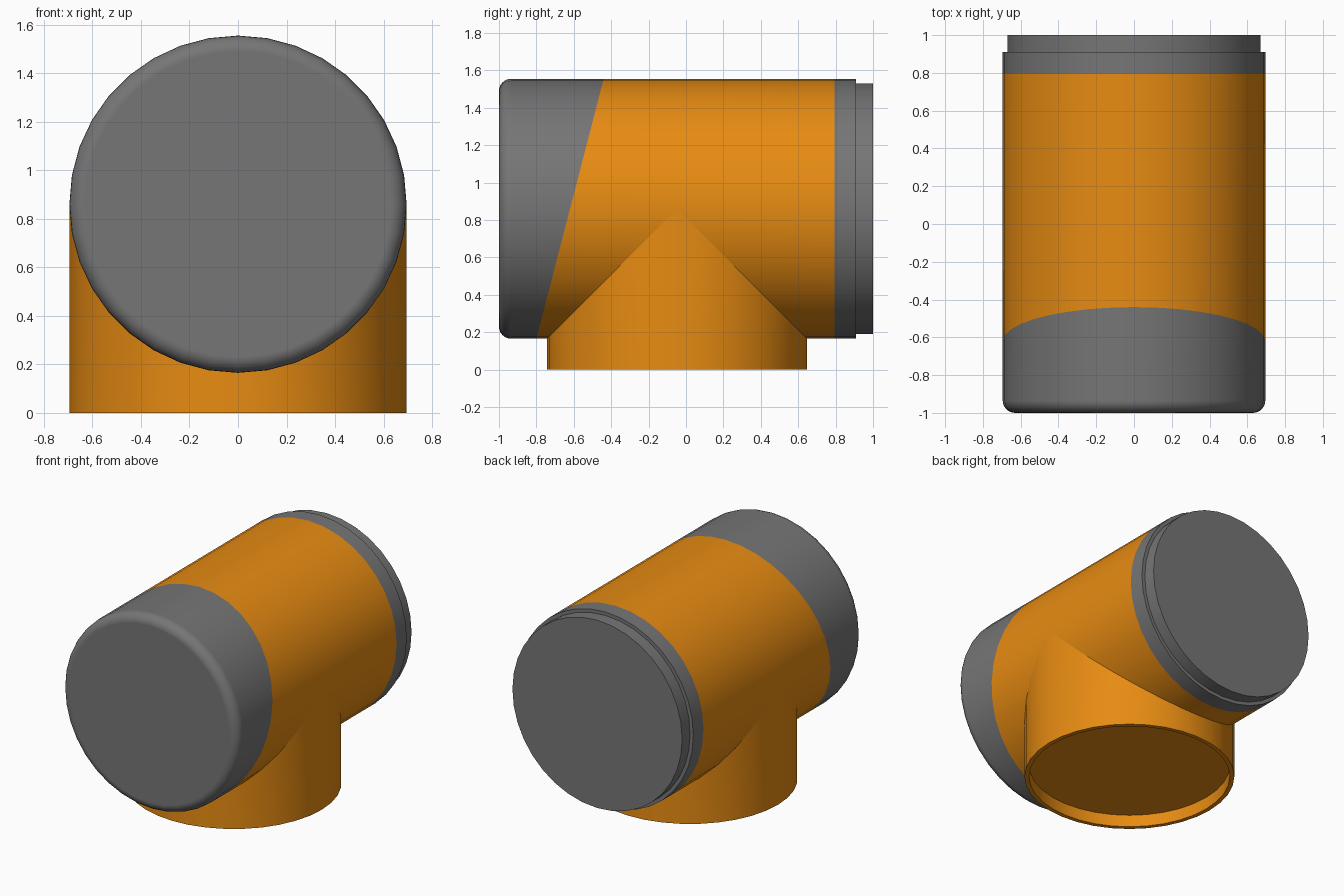
import bpy
import bmesh
from math import sin, cos, pi, radians

cube = bpy.data.objects.get("Cube")
if cube:
    bpy.data.objects.remove(cube, do_unlink=True)

R = 0.695        # shared radius of barrel and neck
AXIS_Z = 0.86    # height of the barrel axis
NECK_Y = -0.047  # neck centre
SIDES = 36


def make_material(name, rgb):
    mat = bpy.data.materials.new(name)
    mat.use_nodes = True
    colour = (*rgb, 1)
    mat.diffuse_color = colour
    bsdf = next(n for n in mat.node_tree.nodes if n.type == 'BSDF_PRINCIPLED')
    bsdf.inputs["Base Color"].default_value = colour
    return mat


orange = make_material("orange", (0.8, 0.26, 0.006))
grey = make_material("dark grey", (0.18, 0.18, 0.18))


def bridge(bm, a, b):
    for i in range(SIDES):
        j = (i + 1) % SIDES
        bm.faces.new((a[i], a[j], b[j], b[i]))


def finish(bm, name, mat):
    mesh = bpy.data.meshes.new(name)
    bm.to_mesh(mesh)
    bm.free()
    mesh.materials.append(mat)
    obj = bpy.data.objects.new(name, mesh)
    bpy.context.collection.objects.link(obj)
    bpy.ops.object.select_all(action='DESELECT')
    obj.select_set(True)
    bpy.context.view_layer.objects.active = obj
    bpy.ops.object.shade_smooth_by_angle(angle=radians(30))
    return obj


def lathe(name, profile, mat, cap_start=False, cap_end=False, keep=None):
    """Revolve (y, radius) points about the barrel axis, optionally cut on the slanted seam."""
    bm = bmesh.new()
    rings = []
    for y, r in profile:
        rings.append([bm.verts.new((r * cos(2 * pi * i / SIDES), y,
                                    AXIS_Z + r * sin(2 * pi * i / SIDES)))
                      for i in range(SIDES)])
    for a, b in zip(rings, rings[1:]):
        bridge(bm, b, a)
    if cap_start:
        bm.faces.new(rings[0])
    if cap_end:
        bm.faces.new(rings[-1][::-1])
    if keep:
        bmesh.ops.bisect_plane(bm, geom=bm.verts[:] + bm.edges[:] + bm.faces[:],
                               plane_co=(0, -0.62, AXIS_Z), plane_no=(0, 1.39, -0.36),
                               clear_outer=keep == "front", clear_inner=keep == "back")
    return finish(bm, name, mat)


# Front cap with a rounded rim, ending on the slanted seam
BEVEL, STEPS = 0.065, 6
rim = [(-1 + BEVEL * (1 - sin(t)), R - BEVEL * (1 - cos(t)))
       for t in (pi / 2 * (1 - k / STEPS) for k in range(STEPS + 1))]
front_cap = lathe("front_cap", rim + [(-0.3, R)], grey, cap_start=True, keep="front")
weighted = front_cap.modifiers.new("flat_face", 'WEIGHTED_NORMAL')
weighted.keep_sharp = True

# Barrel and stepped back cap
lathe("barrel", [(-0.9, R), (0.795, R)], orange, keep="back")
lathe("back_cap", [(0.795, R), (0.91, R), (0.91, 0.67), (1, 0.67)], grey, cap_end=True)

# Neck: its top follows the saddle seam, its underside is a shallow recess
bm = bmesh.new()


def neck_ring(radius, height):
    ring = []
    for i in range(SIDES):
        a = 2 * pi * i / SIDES
        dy = radius * sin(a)
        ring.append(bm.verts.new((radius * cos(a), NECK_Y + dy, height(dy))))
    return ring


saddle = neck_ring(R, lambda dy: AXIS_Z - abs(dy))
foot = neck_ring(R, lambda dy: 0)
lip = neck_ring(0.665, lambda dy: 0)
recess = neck_ring(0.665, lambda dy: 0.087)
for upper, lower in ((saddle, foot), (foot, lip), (lip, recess)):
    bridge(bm, lower, upper)
bm.faces.new(recess[::-1])
finish(bm, "neck", orange)
